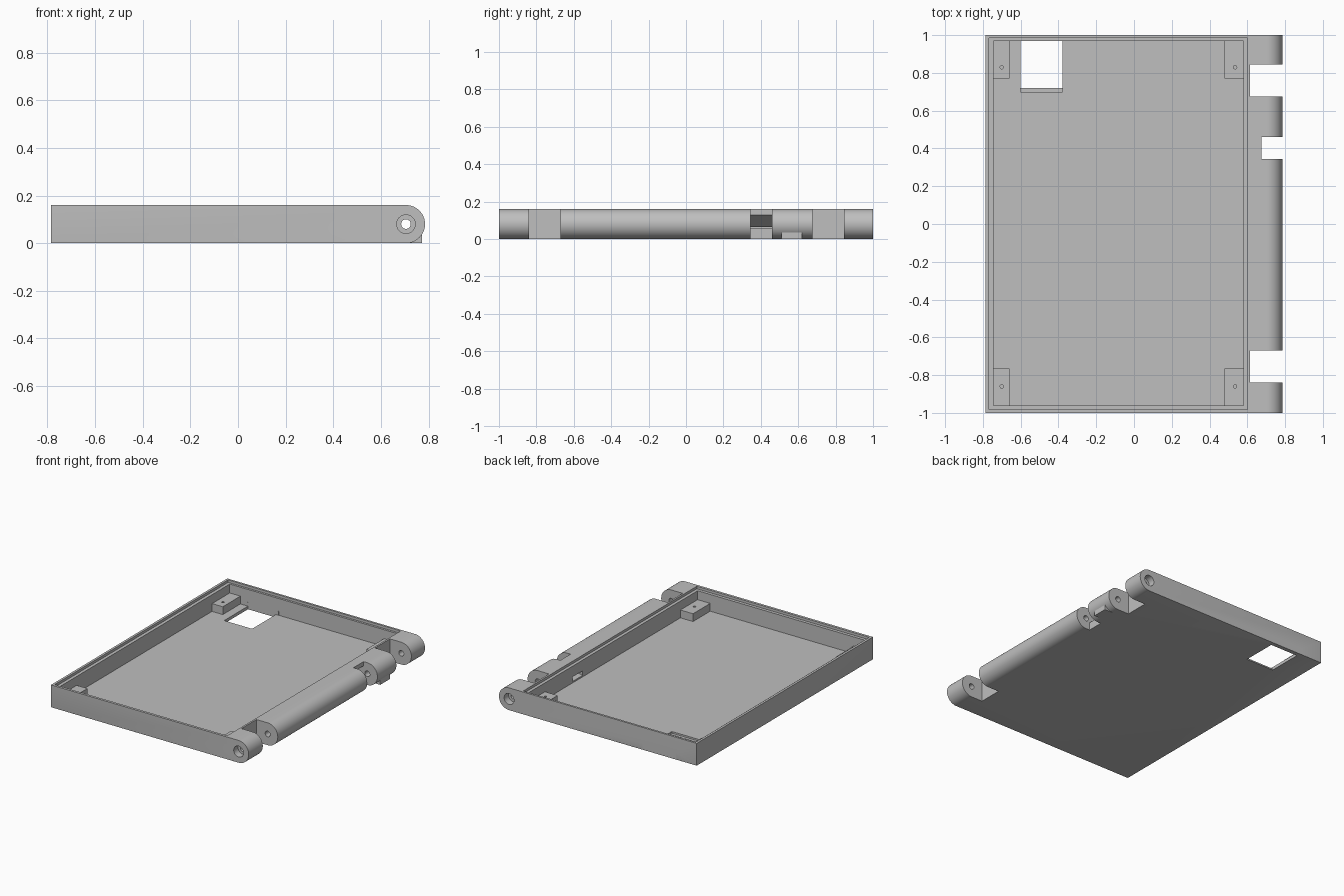
import bpy, bmesh, math
from mathutils import Matrix

cube = bpy.data.objects.get("Cube")
if cube:
    bpy.data.objects.remove(cube, do_unlink=True)

mat = bpy.data.materials.new("light grey plastic")
mat.use_nodes = True
GREY = (0.52, 0.52, 0.52, 1)
mat.diffuse_color = GREY
mat.node_tree.nodes["Principled BSDF"].inputs["Base Color"].default_value = GREY


def make(name, bm):
    bmesh.ops.recalc_face_normals(bm, faces=bm.faces)
    mesh = bpy.data.meshes.new(name)
    bm.to_mesh(mesh)
    bm.free()
    mesh.materials.append(mat)
    obj = bpy.data.objects.new(name, mesh)
    bpy.context.collection.objects.link(obj)
    return obj


def box(name, x, y, z):
    bm = bmesh.new()
    bmesh.ops.create_cube(bm, size=1)
    for v in bm.verts:
        v.co = [r[0] if c < 0 else r[1] for c, r in zip(v.co, (x, y, z))]
    return make(name, bm)


def rod(name, centre, radius, length, axis, sides=32):
    bm = bmesh.new()
    turn = Matrix.Rotation(math.pi / 2, 4, 'X') if axis == 'Y' else Matrix()
    bmesh.ops.create_cone(bm, cap_ends=True, segments=sides, radius1=radius,
                          radius2=radius, depth=length,
                          matrix=Matrix.Translation(centre) @ turn)
    return make(name, bm)


def prism(points, y0, y1):
    """Extrude an x-z outline along y."""
    bm = bmesh.new()
    face = bm.faces.new([bm.verts.new((x, y0, z)) for x, z in points])
    new = bmesh.ops.extrude_face_region(bm, geom=[face])["geom"]
    bmesh.ops.translate(bm, vec=(0, y1 - y0, 0),
                        verts=[g for g in new if isinstance(g, bmesh.types.BMVert)])
    return bm


def combine(target, other, operation):
    other.hide_render = True
    mod = target.modifiers.new("combine", 'BOOLEAN')
    mod.operation, mod.solver, mod.object = operation, 'EXACT', other
    bpy.context.view_layer.objects.active = target
    bpy.ops.object.modifier_apply(modifier=mod.name)
    bpy.data.objects.remove(other, do_unlink=True)


LEFT, HINGE_X, R = -0.785, 0.705, 0.08
TOP = 2 * R

# Outer shell: rounded right side for the hinge, softened bottom edges
outline = [(LEFT, TOP), (LEFT, 0)]
for i in range(33):
    a = -math.pi / 2 + math.pi * i / 32
    outline.append((HINGE_X + R * math.cos(a), R + R * math.sin(a)))
bm = prism(outline, -1, 1)
soft = []
for e in bm.edges:
    a, b = (v.co for v in e.verts)
    flat_bottom = max(a.z, b.z) < 0.0001
    left_side = max(a.x, b.x) < LEFT + 0.001
    along_y = abs(a.y - b.y) > 1
    if (flat_bottom and (left_side or not along_y)) or (left_side and not along_y):
        soft.append(e)
bmesh.ops.bevel(bm, geom=soft, offset=0.024, segments=5, profile=0.5,
                affect='EDGES', clamp_overlap=True)
tray = make("hinged_tray", bm)

# Main cavity and the shallow step for a lid
combine(tray, box("cavity", (-0.745, 0.58), (-0.96, 0.97), (0.022, 0.3)), 'DIFFERENCE')
combine(tray, box("lid_step", (-0.768, 0.602), (-0.982, 0.985), (0.142, 0.3)), 'DIFFERENCE')

# Gaps between the hinge knuckles
for x, y0, y1 in ((0.615, -0.84, -0.67), (0.675, 0.345, 0.46), (0.615, 0.675, 0.845)):
    combine(tray, box("gap", (x, 1), (y0, y1), (-0.1, 0.3)), 'DIFFERENCE')

# Sloping cable passage into the tray
passage = prism([(0.69, 0.06), (0.69, 0.14), (0.57, 0.058), (0.57, 0.03)], 0.345, 0.46)
combine(tray, make("cable_passage", passage), 'DIFFERENCE')

# Plain wall foot beside the floor window, then the window with a sunken lip
combine(tray, box("window_sill", (-0.62, -0.355), (0.969, 1), (0, 0.05)), 'UNION')
combine(tray, box("window", (-0.6, -0.378), (0.72, 0.97), (-0.1, 0.06)), 'DIFFERENCE')
combine(tray, box("window_lip", (-0.6, -0.378), (0.70, 0.73), (0.01, 0.06)), 'DIFFERENCE')

# Hinge pin bore with wider recesses at both ends
combine(tray, rod("pin_bore", (HINGE_X, 0, R), 0.02, 2.2, 'Y'), 'DIFFERENCE')
for side in (-1, 1):
    combine(tray, rod("pin_recess", (HINGE_X, side, R), 0.039, 0.1, 'Y'), 'DIFFERENCE')

# Stop tab under the hinge
combine(tray, box("stop_tab", (0.68, 0.772), (0.51, 0.62), (0, 0.038)), 'UNION')

# Corner screw posts
for x in ((-0.75, -0.66), (0.48, 0.585)):
    for y, hole_y in (((-0.965, -0.765), -0.86), ((0.77, 0.975), 0.83)):
        hole_x = -0.7 if x[0] < 0 else 0.535
        post = box("screw_post", x, y, (0.015, 0.078))
        combine(post, rod("screw_hole", (hole_x, hole_y, 0.08), 0.009, 0.09, 'Z', 16), 'DIFFERENCE')
        combine(tray, post, 'UNION')

bpy.ops.object.select_all(action='DESELECT')
tray.select_set(True)
bpy.context.view_layer.objects.active = tray
bpy.ops.object.shade_smooth_by_angle(angle=math.radians(30))
